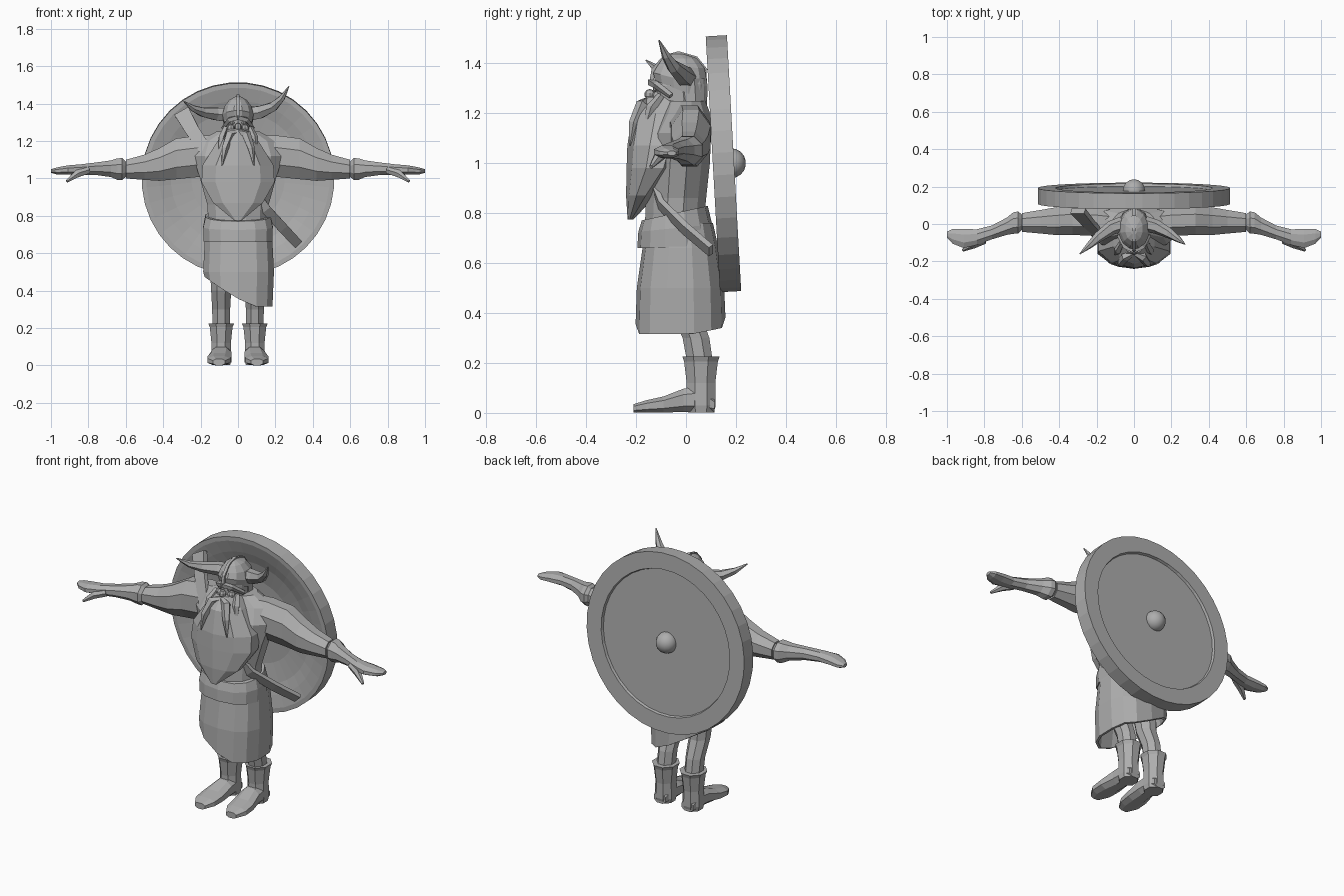
import bpy, bmesh, math
from mathutils import Vector, Matrix

grey = bpy.data.materials.new("stone grey")
grey.diffuse_color = (0.42, 0.42, 0.42, 1)
X, Y, Z = Vector((1, 0, 0)), Vector((0, 1, 0)), Vector((0, 0, 1))


def finish(name, bm, smooth=False):
    bmesh.ops.recalc_face_normals(bm, faces=bm.faces)
    for f in bm.faces:
        f.smooth = smooth
    me = bpy.data.meshes.new(name)
    bm.to_mesh(me)
    bm.free()
    me.materials.append(grey)
    ob = bpy.data.objects.new(name, me)
    bpy.context.collection.objects.link(ob)
    return ob


def ring(c, u, v, n=10, power=1.0):
    pts = []
    for i in range(n):
        a = 2 * math.pi * (i + 0.5) / n
        co, si = math.cos(a), math.sin(a)
        pts.append(Vector(c) + u * math.copysign(abs(co) ** power, co)
                   + v * math.copysign(abs(si) ** power, si))
    return pts


def loft(name, rings, caps=True, smooth=False):
    bm = bmesh.new()
    rows = [[bm.verts.new(p) for p in r] for r in rings]
    n = len(rows[0])
    for a, b in zip(rows, rows[1:]):
        for i in range(n):
            j = (i + 1) % n
            bm.faces.new((a[i], a[j], b[j], b[i]))
    if caps:
        bm.faces.new(rows[0])
        bm.faces.new(rows[-1])
    return finish(name, bm, smooth)


def stack(name, rows, n=10, power=1.0):
    """rows: z, centre x, centre y, radius x, radius y, tilt of z along y"""
    return loft(name, [ring((x, y, z), X * rx, (Y + Z * t) * ry, n, power)
                       for z, x, y, rx, ry, t in rows])


def tube(name, pts, radii, n=6, flat=1.0, ref=-Y):
    pts = [Vector(p) for p in pts]
    rings = []
    for i, p in enumerate(pts):
        d = (pts[min(i + 1, len(pts) - 1)] - pts[max(i - 1, 0)]).normalized()
        u = d.cross(ref).normalized()
        rings.append(ring(p, u * radii[i], d.cross(u) * radii[i] * flat, n))
    return loft(name, rings)


def ball(name, c, r, scale=(1, 1, 1), seg=10, smooth=False):
    bm = bmesh.new()
    bmesh.ops.create_uvsphere(bm, u_segments=seg, v_segments=seg // 2 + 1, radius=r)
    bmesh.ops.transform(bm, matrix=Matrix.Translation(c) @ Matrix.Diagonal((*scale, 1)), verts=bm.verts)
    return finish(name, bm, smooth)


# Shield: dished on the inner side, shallow recess and boss on the back
profile = [(0.02, 0.02), (0.25, 0.015), (0.36, -0.005), (0.42, -0.025), (0.49, -0.0425),
           (0.515, -0.0425), (0.515, 0.0425), (0.42, 0.0425), (0.415, 0.028), (0.02, 0.028)]
shield = loft("shield", [ring((0, y, 0), X * r, Z * r, 36) for r, y in profile])
shield.location = (0, 0.15, 0.998)
shield.rotation_euler.x = math.radians(3.2)
ball("shield_boss", (0, 0.18, 1.0), 0.06, seg=16, smooth=True)

# Torso
stack("torso", [(0.70, 0, -0.05, 0.16, 0.12, 0), (0.86, 0, -0.04, 0.17, 0.125, 0),
                (1.0, 0, -0.03, 0.21, 0.13, 0), (1.12, 0, -0.02, 0.25, 0.125, 0),
                (1.2, 0, 0.0, 0.22, 0.10, 0), (1.25, 0, 0.0, 0.12, 0.08, 0)], 12)

# Belt and skirt with a slanted hem
stack("belt", [(0.66, 0, -0.04, 0.187, 0.155, 0), (0.74, 0, -0.043, 0.19, 0.148, 0.1),
               (0.80, 0, -0.045, 0.178, 0.132, 0.22)], 14, 0.85)
skirt_rows = [(0.76, 0.17, 0.13), (0.66, 0.185, 0.152), (0.50, 0.193, 0.175),
              (0.33, 0.185, 0.18), (0.34, 0.172, 0.167), (0.58, 0.16, 0.14)]
rings = [ring((0.003, -0.022, z), X * rx, Y * ry, 14, 0.8) for z, rx, ry in skirt_rows]
for r in rings[3:5]:
    for p in r:
        p.z = 0.315 + 0.16 * max(0, (0.10 - p.x) / 0.28) ** 1.3 + 0.1 * max(0, p.y - 0.02) * 2
loft("skirt", rings)

# Head, nose, cheeks and eyes
stack("head", [(1.17, 0, -0.02, 0.06, 0.07, 0), (1.24, 0, -0.04, 0.072, 0.09, 0),
               (1.31, 0, -0.035, 0.074, 0.095, 0), (1.36, 0, -0.03, 0.06, 0.08, 0)])
ball("nose", (0, -0.145, 1.275), 0.02, (1, 1.1, 1.1), 8)
for s, side in ((-1, "left"), (1, "right")):
    ball(side + "_cheek", (s * 0.038, -0.115, 1.268), 0.022, seg=8)
    ball(side + "_eye", (s * 0.03, -0.122, 1.298), 0.011, seg=8)

# Helmet with brow band, ridge and neck guard
stack("helmet", [(1.29, 0, -0.02, 0.078, 0.108, -0.4), (1.335, 0, -0.022, 0.086, 0.113, -0.25),
                 (1.385, 0, -0.02, 0.074, 0.098, -0.05), (1.42, 0, -0.025, 0.048, 0.07, 0),
                 (1.438, 0, -0.035, 0.015, 0.025, 0)], 12)
stack("neck_guard", [(1.23, 0, 0.02, 0.075, 0.065, 0), (1.34, 0, 0.01, 0.08, 0.075, 0)])
tube("helmet_ridge", [(0, -0.14, 1.315), (0, -0.13, 1.375), (0, -0.085, 1.425), (0, -0.03, 1.44),
                      (0, 0.04, 1.42), (0, 0.08, 1.37)], [0.012] * 6, 4, 1, X)
for s, side in ((-1, "left"), (1, "right")):
    tube(side + "_brow_guard", [(0, -0.142, 1.325), (s * 0.045, -0.122, 1.315),
                                (s * 0.08, -0.06, 1.27)], [0.016, 0.015, 0.012], 4)

# Horns, each bent a different way
tube("right_horn", [(0.06, 0.0, 1.345), (0.12, -0.015, 1.355), (0.19, -0.05, 1.385), (0.235, -0.08, 1.43),
                    (0.272, -0.108, 1.492)], [0.042, 0.038, 0.028, 0.018, 0.003])
tube("left_horn", [(-0.06, 0.0, 1.34), (-0.12, -0.02, 1.345), (-0.19, -0.07, 1.355), (-0.24, -0.115, 1.375),
                   (-0.29, -0.16, 1.412)], [0.042, 0.038, 0.028, 0.018, 0.003])

# Beard and moustache strands
stack("beard", [(1.265, 0, -0.09, 0.06, 0.07, 0), (1.2, 0, -0.08, 0.115, 0.135, 0),
                (1.07, 0, -0.105, 0.2, 0.13, 0), (0.98, 0, -0.125, 0.205, 0.113, 0),
                (0.87, 0, -0.18, 0.14, 0.06, 0), (0.775, 0, -0.222, 0.02, 0.012, 0)], 10)
for s, side in ((-1, "left"), (1, "right")):
    tube(side + "_moustache", [(s * 0.005, -0.155, 1.25), (s * 0.045, -0.175, 1.235), (s * 0.07, -0.21, 1.16),
                               (s * 0.085, -0.225, 1.07)], [0.014, 0.026, 0.02, 0.003], 5)
    tube(side + "_whisker", [(s * 0.065, -0.10, 1.27), (s * 0.085, -0.14, 1.22), (s * 0.105, -0.17, 1.12)],
         [0.016, 0.022, 0.003], 5)

# Arms: x, y, z, radius y, radius z
arm = [(0.08, 0.0, 1.12, 0.09, 0.12), (0.2, 0.015, 1.12, 0.085, 0.12), (0.33, 0.02, 1.105, 0.085, 0.118),
       (0.42, 0.015, 1.075, 0.08, 0.095), (0.5, 0.012, 1.06, 0.068, 0.073), (0.6, 0.008, 1.05, 0.054, 0.054)]
forearm = [(0.60, 0.01, 1.05, 0.045, 0.045), (0.62, 0.008, 1.05, 0.064, 0.064), (0.645, 0.005, 1.05, 0.062, 0.062),
           (0.68, -0.012, 1.052, 0.05, 0.048), (0.76, -0.045, 1.052, 0.04, 0.036),
           (0.84, -0.07, 1.048, 0.045, 0.03), (0.91, -0.078, 1.045, 0.055, 0.027),
           (0.97, -0.066, 1.04, 0.042, 0.02), (1.0, -0.057, 1.04, 0.018, 0.01)]
for s, side in ((-1, "left"), (1, "right")):
    for part, rows in (("upper_arm", arm), ("forearm_and_hand", forearm)):
        loft(side + "_" + part, [ring((s * x, y, z), Y * ry, Z * rz, 8) for x, y, z, ry, rz in rows])
    tube(side + "_thumb", [(s * 0.80, -0.085, 1.045), (s * 0.86, -0.11, 1.025), (s * 0.915, -0.14, 0.985)],
         [0.022, 0.022, 0.008], 6)

# Blade slung behind the shoulder and its scabbard at the hip
tube("shoulder_blade_plate", [(-0.15, -0.09, 1.12), (-0.24, 0.0, 1.25), (-0.30, 0.07, 1.355)],
     [0.045, 0.052, 0.06], 4, 0.35)
tube("scabbard", [(0.06, -0.15, 0.96), (0.15, -0.1, 0.835), (0.24, 0.0, 0.735), (0.32, 0.1, 0.65)],
     [0.03, 0.036, 0.038, 0.036], 4, 0.45)

# Legs and boots: z, x, y, radius x, radius y, tilt
for s, side in ((-1, "left"), (1, "right")):
    c = s * 0.09
    stack(side + "_leg", [(0.62, c, -0.03, 0.07, 0.08, 0), (0.4, c, 0.0, 0.058, 0.062, 0),
                          (0.3, c, 0.04, 0.052, 0.058, 0), (0.18, c, 0.06, 0.05, 0.055, 0)], 8)
    stack(side + "_boot_shaft", [(0.225, c, 0.06, 0.075, 0.08, 0), (0.205, c, 0.06, 0.066, 0.073, 0),
                                 (0.12, c, 0.06, 0.056, 0.062, 0), (0.03, c, 0.06, 0.058, 0.064, 0),
                                 (0.002, c, 0.06, 0.052, 0.056, 0)], 8)
    # foot rings run from heel to toe: y, x shift, half width, half height
    foot = [(0.115, 0, 0.04, 0.03), (0.06, 0, 0.055, 0.055), (-0.01, 0.0, 0.058, 0.05),
            (-0.09, 0.008, 0.068, 0.034), (-0.16, 0.012, 0.065, 0.026), (-0.21, 0.012, 0.035, 0.018)]
    loft(side + "_foot", [ring((c + s * dx, y, h), X * w, Z * h, 8, 0.8) for y, dx, w, h in foot])
